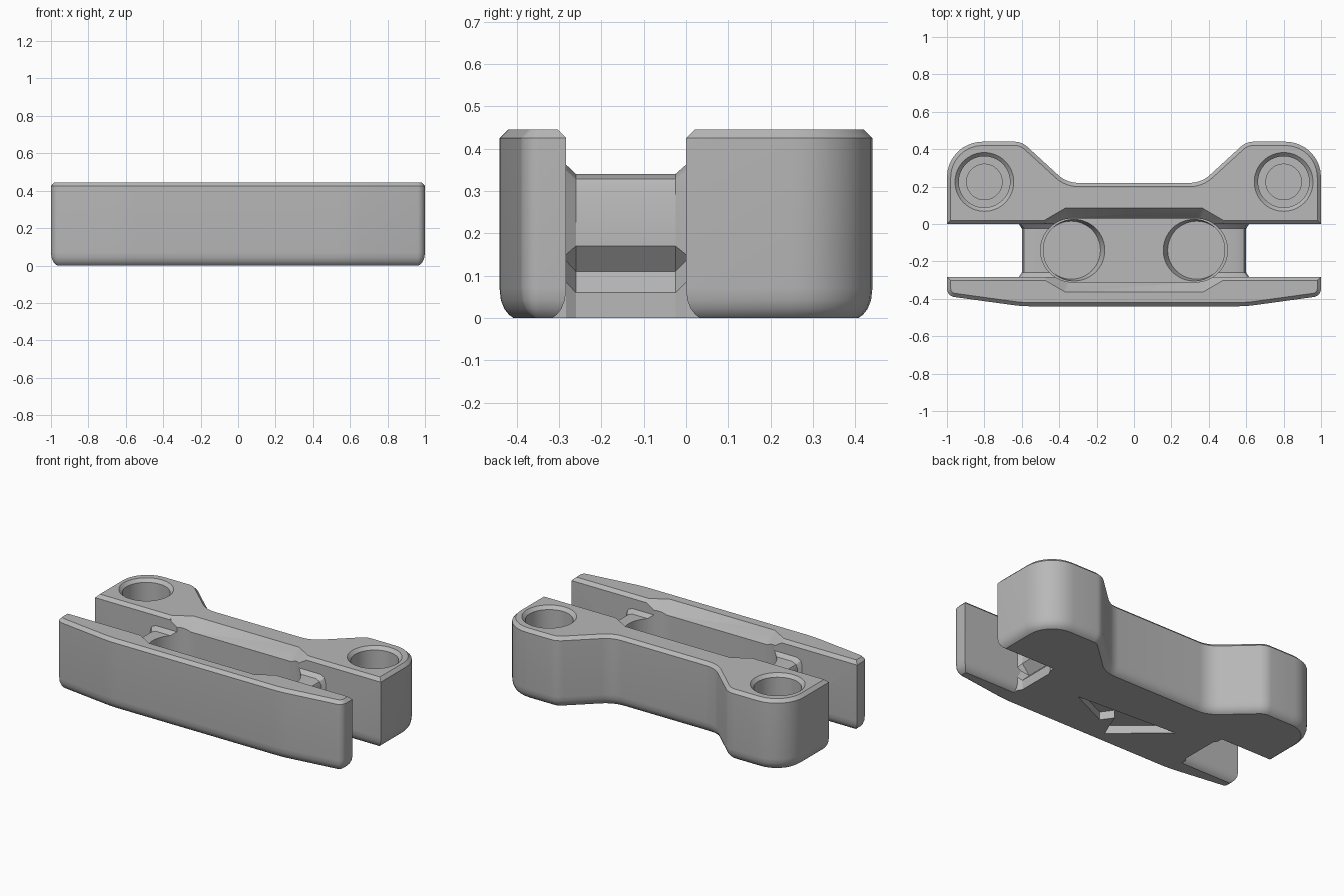
import bpy, bmesh, math
from mathutils import Vector

cube = bpy.data.objects.get("Cube")
if cube:
    bpy.data.objects.remove(cube, do_unlink=True)

grey = bpy.data.materials.new("plain_grey")
grey.use_nodes = True
COLOUR = (0.48, 0.48, 0.48, 1)
grey.diffuse_color = COLOUR
bsdf = next(n for n in grey.node_tree.nodes if n.type == 'BSDF_PRINCIPLED')
bsdf.inputs["Base Color"].default_value = COLOUR


def loft(name, rings):
    """Closed solid through rings of equal point count, capped at both ends."""
    bm = bmesh.new()
    loops = [[bm.verts.new(p) for p in ring] for ring in rings]
    n = len(loops[0])
    for a, b in zip(loops, loops[1:]):
        for i in range(n):
            j = (i + 1) % n
            bm.faces.new((a[i], a[j], b[j], b[i]))
    bm.faces.new(loops[0][::-1])
    bm.faces.new(loops[-1])
    bmesh.ops.recalc_face_normals(bm, faces=bm.faces)
    mesh = bpy.data.meshes.new(name)
    bm.to_mesh(mesh)
    bm.free()
    mesh.materials.append(grey)
    obj = bpy.data.objects.new(name, mesh)
    bpy.context.collection.objects.link(obj)
    return obj


def mirrored(half):
    return half + [(-p[0], *p[1:]) for p in reversed(half)]


def fillet(points, steps=8):
    """Round each (x, y, radius) corner of a closed outline."""
    out = []
    for i, (x, y, r) in enumerate(points):
        p = Vector((x, y))
        if r == 0:
            out.append(p)
            continue
        a = (Vector(points[i - 1][:2]) - p).normalized()
        b = (Vector(points[(i + 1) % len(points)][:2]) - p).normalized()
        half = a.angle(b) / 2
        centre = p + (a + b).normalized() * (r / math.sin(half))
        start = p + a * (r / math.tan(half)) - centre
        end = p + b * (r / math.tan(half)) - centre
        sweep = start.angle_signed(end)
        for k in range(steps + 1):
            t = k / steps
            w = math.sin(abs(sweep))
            out.append(centre + (start * math.sin((1 - t) * abs(sweep))
                                 + end * math.sin(t * abs(sweep))) / w)
    return out


def inset(outline, d):
    """Move a counter-clockwise outline inward by d."""
    out = []
    for i, p in enumerate(outline):
        e1 = (p - outline[i - 1]).normalized()
        e2 = (outline[(i + 1) % len(outline)] - p).normalized()
        n1, n2 = Vector((-e1.y, e1.x)), Vector((-e2.y, e2.x))
        out.append(p + (n1 + n2) * (d / (1 + n1.dot(n2))))
    return out


def plan_solid(name, outline, levels):
    return loft(name, [[(p.x, p.y, z) for p in inset(outline, d)]
                       for z, d in levels])


def disc(x, y, r, z, n=64):
    return [(x + r * math.cos(2 * math.pi * i / n),
             y + r * math.sin(2 * math.pi * i / n), z) for i in range(n)]


def combine(body, other, operation):
    mod = body.modifiers.new(operation, 'BOOLEAN')
    mod.operation, mod.solver, mod.object = operation, 'EXACT', other
    bpy.context.view_layer.objects.active = body
    bpy.ops.object.modifier_apply(modifier=mod.name)
    bpy.data.objects.remove(other, do_unlink=True)


# Jaw section: rounded bottom edge, straight wall, chamfered top edge
TOP = 0.445
JAW = [(0, .033), (.008, .022), (.022, .011), (.042, .003), (.07, 0),
       (.425, 0), (TOP, .02)]

# Back jaw with two screw bosses
back = mirrored([(1, 0, 0), (1, .44, .19), (.6, .44, .1), (.36, .22, .16)])
body = plan_solid("clip_body", fillet(back), JAW)

# Front jaw, a slightly bowed plate
front = mirrored([(.6, -.44, .8), (1, -.385, .045), (1, -.283, 0)])
combine(body, plan_solid("front_jaw", fillet(front), JAW), 'UNION')

# Bridge with grooved, round-topped ends that flare where they meet the jaws
inner = mirrored([(.6, 0), (.6, .06), (.55, .11), (.6, .17), (.6, .3),
                  (.588, .328), (.56, .34)])
flare = mirrored([(.615, 0), (.615, .085), (.59, .135), (.615, .15),
                  (.615, .315), (.605, .348), (.575, .362)])
sections = [(-.35, flare), (-.283, flare), (-.26, inner),
            (-.025, inner), (0, flare), (.06, flare)]
bridge = loft("bridge", [[(x, y, z) for x, z in prof] for y, prof in sections])
combine(body, bridge, 'UNION')

# Long round-ended pocket between the jaws
MID = -.14
R = .17
pocket = []
for side in (1, -1):
    for k in range(33):
        a = math.pi * (k / 32 - .5)
        pocket.append(Vector((side * (.33 + R * math.cos(a)),
                              MID + side * R * math.sin(a))))
combine(body, plan_solid("pocket_cutter", pocket, [(.13, 0), (.6, 0)]),
        'DIFFERENCE')

# Sloped lead-in that widens the middle of the slot
low = mirrored([(.35, -.31), (.44, -.25), (.44, -.03), (.35, .03)])
high = mirrored([(.37, -.372), (.49, -.302), (.49, .022), (.37, .092)])
combine(body, loft("lead_in_cutter", [[(x, y, .37) for x, y in low],
                                      [(x, y, .455) for x, y in high]]),
        'DIFFERENCE')

for side in (-1, 1):
    # Round wells in the pocket floor
    well = loft("well_cutter", [disc(side * .335, MID, .155, .08),
                                disc(side * .315, MID, .168, .15)])
    combine(body, well, 'DIFFERENCE')
    # Stepped, countersunk screw holes
    hx, hy = side * .8, .225
    hole = loft("screw_hole_cutter", [
        disc(hx, hy, .095, .1), disc(hx, hy, .095, .15),
        disc(hx, hy, .137, .15), disc(hx, hy, .137, .425),
        disc(hx, hy, .167, .455)])
    combine(body, hole, 'DIFFERENCE')

# Shallow notched recess in the underside
notch = [Vector(p) for p in ((.31, -.12), (.05, -.24), (0, -.17),
                             (-.07, -.34), (-.37, -.08))]
combine(body, plan_solid("recess_cutter", notch, [(-.02, 0), (.05, 0)]),
        'DIFFERENCE')

# Smooth the rounded faces and keep crisp edges
bpy.ops.object.select_all(action='DESELECT')
body.select_set(True)
bpy.context.view_layer.objects.active = body
bpy.ops.object.shade_smooth_by_angle(angle=math.radians(28))
